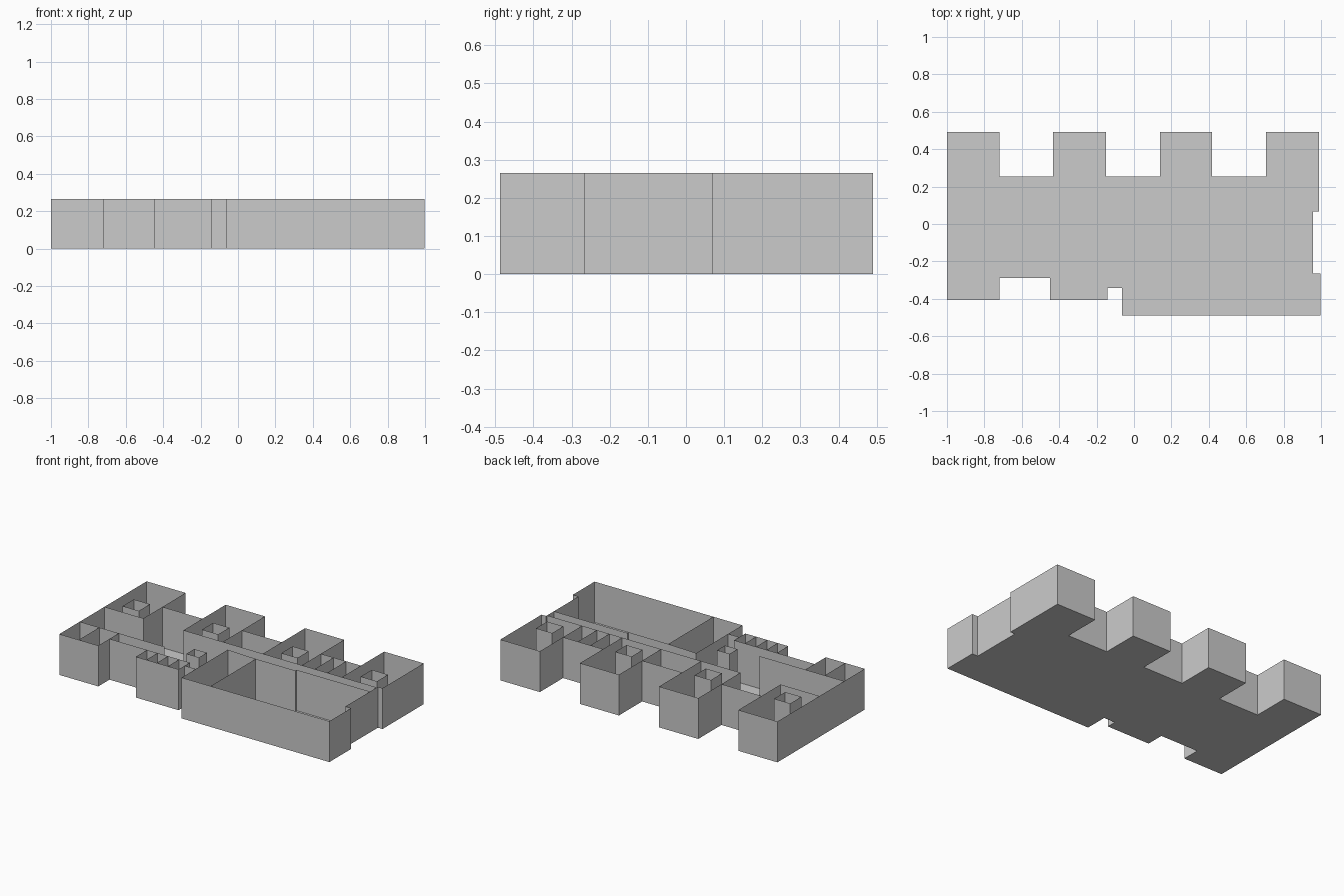
import bpy

if "Cube" in bpy.data.objects:
    bpy.data.objects.remove(bpy.data.objects["Cube"])

H = 0.265  # wall height

# Building footprint, counter-clockwise from front left
outline = [(-1, -.405), (-.72, -.405), (-.72, -.29), (-.45, -.29), (-.45, -.405),
           (-.143, -.405), (-.143, -.343), (-.063, -.343), (-.063, -.488),
           (.998, -.488), (.998, -.265), (.957, -.265), (.957, .068), (.99, .068),
           (.99, .491), (.706, .491), (.706, .253), (.418, .253), (.418, .491),
           (.138, .491), (.138, .253), (-.15, .253), (-.15, .491), (-.432, .491),
           (-.432, .253), (-.72, .253), (-.72, .491), (-1, .491)]


def add_mesh(name, verts, faces):
    mesh = bpy.data.meshes.new(name)
    mesh.from_pydata(verts, [], faces)
    mesh.update()
    obj = bpy.data.objects.new(name, mesh)
    bpy.context.collection.objects.link(obj)
    return obj


def wall(name, points, closed=False):
    """Thin upright sheet following a plan path."""
    n = len(points)
    verts = [(x, y, 0) for x, y in points] + [(x, y, H) for x, y in points]
    count = n if closed else n - 1
    faces = [(i, (i + 1) % n, n + (i + 1) % n, n + i) for i in range(count)]
    return add_mesh(name, verts, faces)


def closet(name, x0, x1, y0, y1):
    wall(name, [(x0, y0), (x1, y0), (x1, y1), (x0, y1)], True)


# Floor and outer shell
add_mesh("floor", [(x, y, 0) for x, y in outline], [tuple(reversed(range(len(outline))))])
wall("outer_wall", outline, True)

# Four rear wings: room partitions and a small closet in each
for i, (x0, x1) in enumerate([(-1, -.72), (-.432, -.15), (.138, .418), (.706, .957)]):
    wall(f"wing_front_wall_{i}", [(x0, .058), (x1, .058)])
    if i > 0:
        wall(f"wing_left_wall_{i}", [(x0, .058), (x0, .253)])
    if i < 3:
        wall(f"wing_right_wall_{i}", [(x1, .058), (x1, .253)])
    cx = -.86 + .57 * i
    closet(f"wing_closet_{i}", cx - .058, cx + .058, .128, .242)

# Corridor wall between the wings and the service rooms
wall("corridor_wall_middle", [(-.15, .058), (.138, .058)])
wall("corridor_wall_right", [(.418, .058), (.706, .058)])
for x in (.51, .6):
    wall("service_divider", [(x, .058), (x, .253)])

# Large hall and its side room
wall("hall_back_wall", [(.145, -.025), (.43, -.025), (.43, -.012), (.957, -.012)])
wall("hall_left_wall", [(.145, -.488), (.145, -.025)])
wall("side_room_wall", [(-.063, -.343), (-.063, -.015), (.145, -.025)])

# Front left rooms
wall("front_room_wall", [(-1, -.195), (-.39, -.195)])
wall("front_room_divider", [(-.86, -.405), (-.86, -.195)])
wall("front_room_side", [(-.72, -.29), (-.72, -.195)])

# Washroom stalls
wall("stall_back_wall", [(-.45, -.29), (-.143, -.29), (-.143, -.343)])
for x in (-.375, -.3, -.22):
    wall("stall_divider", [(x, -.405), (x, -.29)])

# Lobby shaft
closet("lobby_shaft", -.23, -.14, -.2, -.12)
